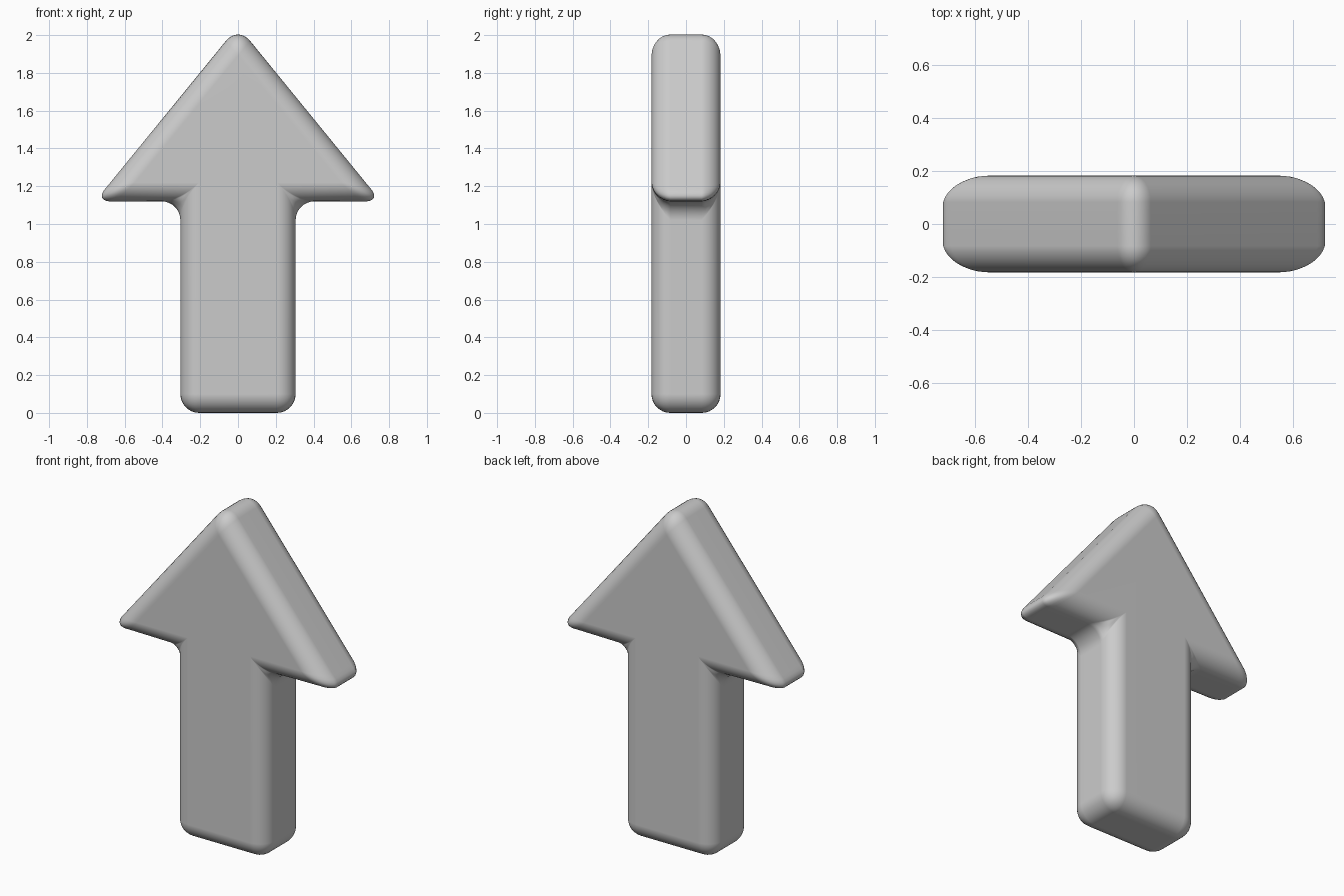
import bpy, bmesh

if "Cube" in bpy.data.objects:
    bpy.data.objects.remove(bpy.data.objects["Cube"])

HALF_DEPTH = 0.183
# right half of the arrow outline, from shaft base to head tip
right = [(0.305, 0.0), (0.305, 1.12), (0.757, 1.12)]
outline = right + [(0.0, 2.048)] + [(-x, z) for x, z in reversed(right)]

# extruded arrow
bm = bmesh.new()
face = bm.faces.new([bm.verts.new((x, -HALF_DEPTH, z)) for x, z in outline])
ext = bmesh.ops.extrude_face_region(bm, geom=[face], use_keep_orig=True)
verts = [g for g in ext["geom"] if isinstance(g, bmesh.types.BMVert)]
bmesh.ops.translate(bm, verts=verts, vec=(0, 2 * HALF_DEPTH, 0))
bmesh.ops.recalc_face_normals(bm, faces=bm.faces)
mesh = bpy.data.meshes.new("arrow")
bm.to_mesh(mesh)
bm.free()
arrow = bpy.data.objects.new("arrow", mesh)
bpy.context.collection.objects.link(arrow)

# soft rounding on every edge
bevel = arrow.modifiers.new("rounding", "BEVEL")
bevel.width = 0.1
bevel.segments = 8
bevel.limit_method = "NONE"
mesh.shade_smooth()
arrow.modifiers.new("normals", "WEIGHTED_NORMAL")
